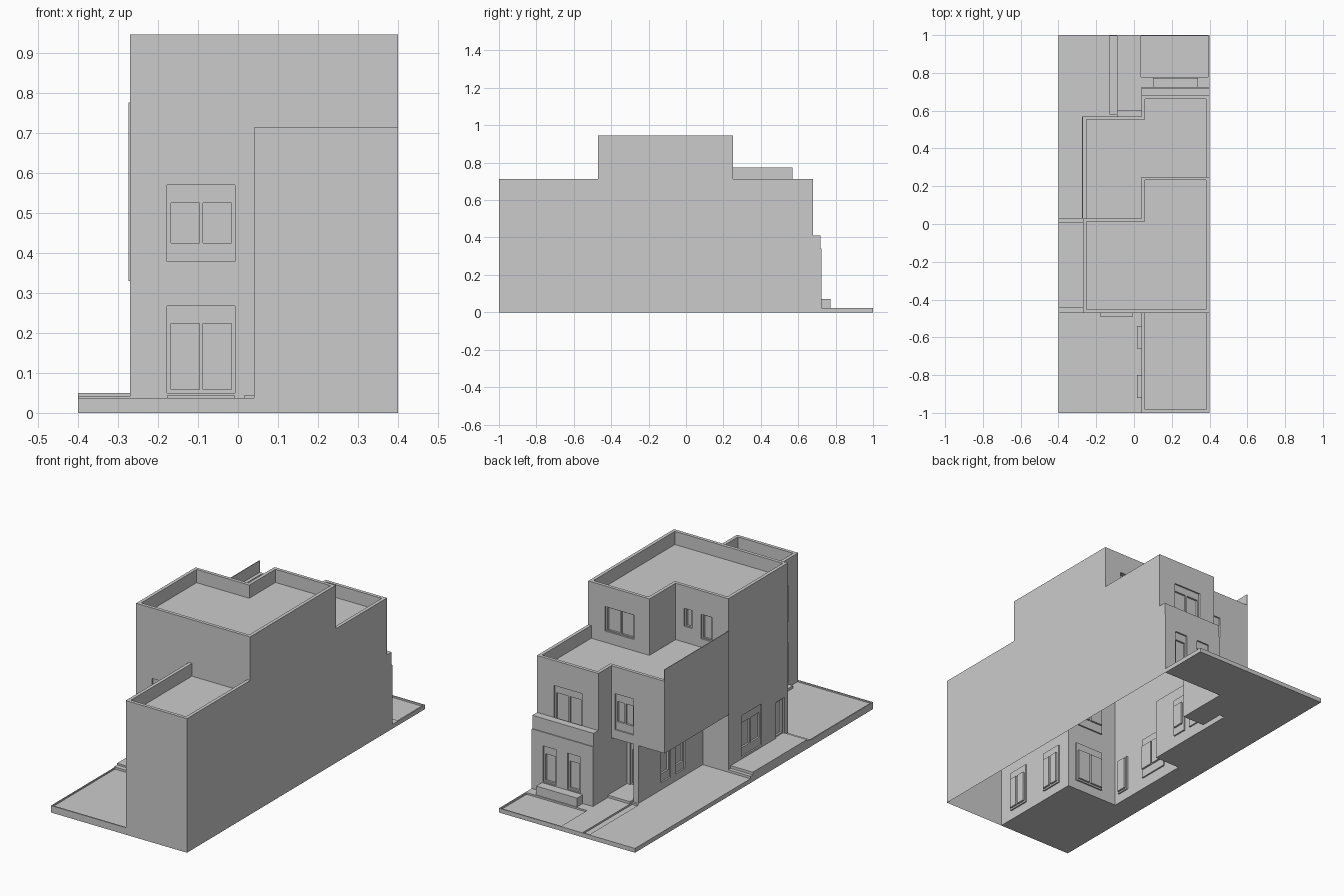
import bpy, bmesh

if "Cube" in bpy.data.objects:
    bpy.data.objects.remove(bpy.data.objects["Cube"])


def prisms(name, parts):
    """One object from a list of (outline points, z0, z1) upright prisms."""
    bm = bmesh.new()
    for pts, z0, z1 in parts:
        low = [bm.verts.new((x, y, z0)) for x, y in pts]
        top = [bm.verts.new((x, y, z1)) for x, y in pts]
        n = len(pts)
        bm.faces.new(low[::-1])
        bm.faces.new(top)
        for i in range(n):
            j = (i + 1) % n
            bm.faces.new((low[i], low[j], top[j], top[i]))
    bmesh.ops.recalc_face_normals(bm, faces=bm.faces)
    me = bpy.data.meshes.new(name)
    bm.to_mesh(me)
    bm.free()
    ob = bpy.data.objects.new(name, me)
    bpy.context.collection.objects.link(ob)
    return ob


def rect(x0, x1, y0, y1):
    return [(x0, y0), (x1, y0), (x1, y1), (x0, y1)]


def box(name, x0, x1, y0, y1, z0, z1):
    return prisms(name, [(rect(x0, x1, y0, y1), z0, z1)])


def combine(ob, other, op):
    m = ob.modifiers.new("bool", 'BOOLEAN')
    m.operation, m.solver, m.object = op, 'EXACT', other
    bpy.context.view_layer.objects.active = ob
    bpy.ops.object.modifier_apply(modifier=m.name)
    bpy.data.objects.remove(other)


# Storeys and sunken roof terraces
W, M, E = -0.27, 0.04, 0.4
ground_plan = [(W, -.47), (M, -.47), (M, -1), (E, -1), (E, .725), (M, .725),
               (M, .44), (-.09, .44), (-.09, .57), (-.12, .57), (-.12, .03), (W, .03)]
upper_plan = [(W, -.47), (M, -.47), (M, -1), (E, -1), (E, .68), (M, .68),
              (M, .57), (W, .57)]
top_plan = [(W, -.47), (E, -.47), (E, .25), (M, .25), (M, .03), (W, .03)]
terrace = [(W + .018, .01), (.06, .01), (.06, .23), (E - .018, .23), (E - .018, .662),
           (M + .018, .662), (M + .018, .552), (W + .018, .552)]
roof = [(W + .018, -.452), (E - .018, -.452), (E - .018, .232), (M + .018, .232),
        (M + .018, .012), (W + .018, .012)]

house = prisms("house_walls", [(ground_plan, 0, .34)])
combine(house, prisms("upper", [(upper_plan, .33, .713)]), 'UNION')
combine(house, prisms("recess", [(terrace, .645, .9),
        (rect(M + .018, E - .018, -.982, -.46), .645, .9)]), 'DIFFERENCE')
combine(house, prisms("top", [(top_plan, .6, .945)]), 'UNION')
combine(house, prisms("roof_recess", [(roof, .875, 1.1)]), 'DIFFERENCE')

# Windows and doors: shallow reveal plus deeper panes
reveals, panes = [], []


def opening(axis, pos, inward, u0, u1, z0, z1, cols=2, low=.04, high=.96):
    def cut(a, b, c, d, depth):
        p, q = sorted((pos - inward * .01, pos + inward * depth))
        return (rect(p, q, a, b) if axis == 'x' else rect(a, b, p, q), c, d)
    reveals.append(cut(u0, u1, z0, z1, .008))
    g, w, h = .009, u1 - u0, z1 - z0
    step = (w - g) / cols
    for i in range(cols):
        a = u0 + g + i * step
        panes.append(cut(a, a + step - g, z0 + h * low, z0 + h * high, .018))


opening('y', -.47, 1, -.177, -.007, .05, .267, 2, .04, .8)       # front
opening('y', -.47, 1, -.177, -.007, .378, .57, 2, .24, .76)
for y in (-.86, -.6):                                            # front wing
    opening('x', M, 1, y - .06, y + .06, .05, .267, 2, .04, .8)
    opening('x', M, 1, y - .06, y + .06, .378, .57, 2, .24, .76)
opening('x', W, 1, -.25, -.08, .06, .28, 2, .2, .8)              # left side
opening('x', W, 1, -.44, -.37, .05, .24, 1)
for y in (.22, .34):                                             # carport
    opening('x', -.12, 1, y - .04, y + .04, .06, .265, 1, .2, .8)
opening('y', .44, -1, -.07, .02, .036, .27, 1, .03, .8)          # entrance
for x in (.152, .295):                                           # back, ground
    opening('y', .725, -1, x - .038, x + .038, .075, .267, 1, .04, .78)
opening('y', .68, -1, .135, .30, .385, .58, 2, .04, .8)          # back, upper
opening('y', .57, -1, -.09, .018, .378, .57, 2, .22, .78)
opening('y', .25, -1, .13, .30, .705, .835, 2)                   # back, top
opening('y', .03, -1, -.175, -.11, .69, .82, 1)
opening('y', .03, -1, -.055, -.01, .73, .825, 1)
combine(house, prisms("reveals", reveals), 'DIFFERENCE')
combine(house, prisms("panes", panes), 'DIFFERENCE')

# The shell is open underneath
bm = bmesh.new()
bm.from_mesh(house.data)
bmesh.ops.delete(bm, geom=[f for f in bm.faces
                           if all(v.co.z < .001 for v in f.verts)], context='FACES')
bm.to_mesh(house.data)
bm.free()

# Side screen wall and back balcony
box("side_screen", W - .004, W, .03, .57, .33, .775)
box("balcony_parapet", M, E, .68, .72, .34, .41)
box("back_planter", .1, .34, .725, .773, .02, .07)

# Door and window steps
box("front_step", -.177, -.007, -.492, -.47, .028, .044)
for i, y in enumerate((-.86, -.6)):
    box(f"wing_step_{i}", .015, M, y - .06, y + .06, .028, .044)

# Front courtyard with thin rim
court = box("courtyard", -.4, M, -1, -.47, 0, .037)
combine(court, box("c", -.394, .1, -.993, -.4, .03, .1), 'DIFFERENCE')

# Raised side path with an end step each side
box("side_path", -.4, W, -.445, .01, 0, .05)
box("side_path_step_front", -.4, W, -.47, -.445, 0, .041)
box("side_path_step_back", -.4, W, .01, .03, 0, .036)

# Back garden and driveway, with sunken lawn and planting strip
garden = prisms("garden", [([(-.4, .03), (-.12, .03), (-.12, .57), (-.09, .57), (-.09, .44),
                             (M, .44), (M, .725), (E, .725), (E, 1), (-.4, 1)], 0, .023)])
combine(garden, prisms("g", [(rect(.037, .393, .778, .994), .014, .1),
                             (rect(-.13, -.09, .582, .994), .014, .1)]), 'DIFFERENCE')
box("entrance_step", -.09, M, .44, .6, .02, .036)
